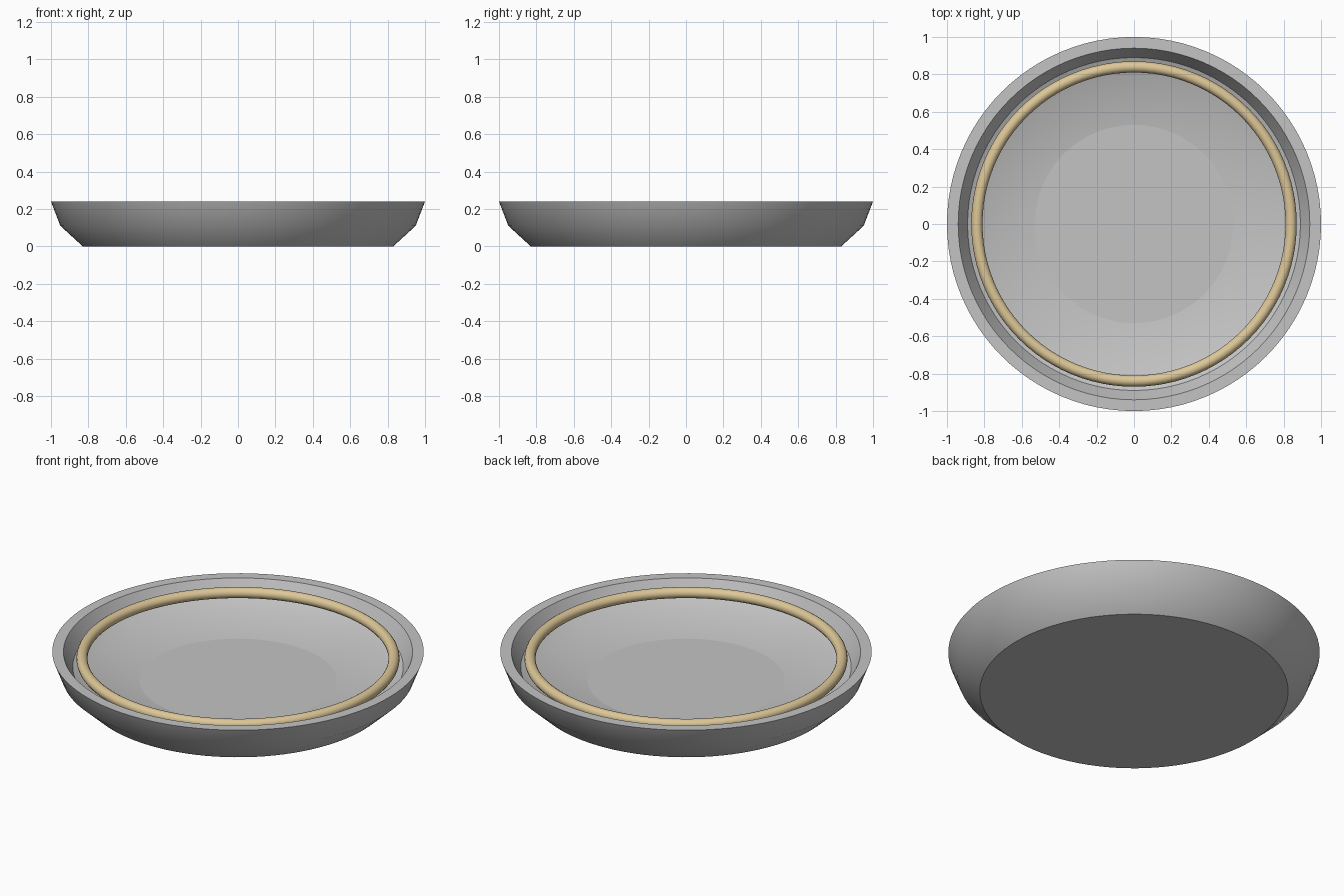
import bpy, bmesh, math

cube = bpy.data.objects.get("Cube")
if cube:
    bpy.data.objects.remove(cube, do_unlink=True)


def material(name, rgb):
    mat = bpy.data.materials.new(name)
    mat.use_nodes = True
    mat.diffuse_color = (*rgb, 1)
    mat.node_tree.nodes["Principled BSDF"].inputs["Base Color"].default_value = (*rgb, 1)
    return mat


def lathe(name, profile, mat, segments=96):
    """Revolve (radius, height) points around z and cap both ends."""
    bm = bmesh.new()
    rings = []
    for r, z in profile:
        angles = [math.tau * i / segments for i in range(segments)]
        rings.append([bm.verts.new((r * math.cos(a), r * math.sin(a), z)) for a in angles])
    for low, high in zip(rings, rings[1:]):
        for i in range(segments):
            j = (i + 1) % segments
            bm.faces.new((low[i], low[j], high[j], high[i]))
    bm.faces.new(list(reversed(rings[0])))
    bm.faces.new(rings[-1])
    mesh = bpy.data.meshes.new(name)
    bm.to_mesh(mesh)
    bm.free()
    obj = bpy.data.objects.new(name, mesh)
    bpy.context.collection.objects.link(obj)
    mesh.materials.append(mat)
    return obj


def smooth(obj, degrees):
    bpy.ops.object.select_all(action="DESELECT")
    obj.select_set(True)
    bpy.context.view_layer.objects.active = obj
    bpy.ops.object.shade_smooth_by_angle(angle=math.radians(degrees))


grey = material("grey ceramic", (0.55, 0.55, 0.55))
tan = material("tan trim", (0.72, 0.57, 0.31))

# Dish: underside, outer wall, flat rim, inner wall, shallow floor
dish = lathe("dish", [
    (0.83, 0.0), (0.95, 0.11), (1.0, 0.24),
    (0.94, 0.24), (0.89, 0.15), (0.79, 0.105), (0.53, 0.07),
], grey)
smooth(dish, 30)

# Keep the round centre of the floor crisp
for edge in dish.data.edges:
    ends = [dish.data.vertices[v].co for v in edge.vertices]
    if all(p.xy.length < 0.54 for p in ends):
        edge.use_edge_sharp = True

# Trim ring inside the rim
bpy.ops.mesh.primitive_torus_add(major_radius=0.84, minor_radius=0.03,
                                 major_segments=96, minor_segments=16,
                                 location=(0, 0, 0.2))
ring = bpy.context.object
ring.name = "trim_ring"
ring.data.materials.append(tan)
smooth(ring, 60)
